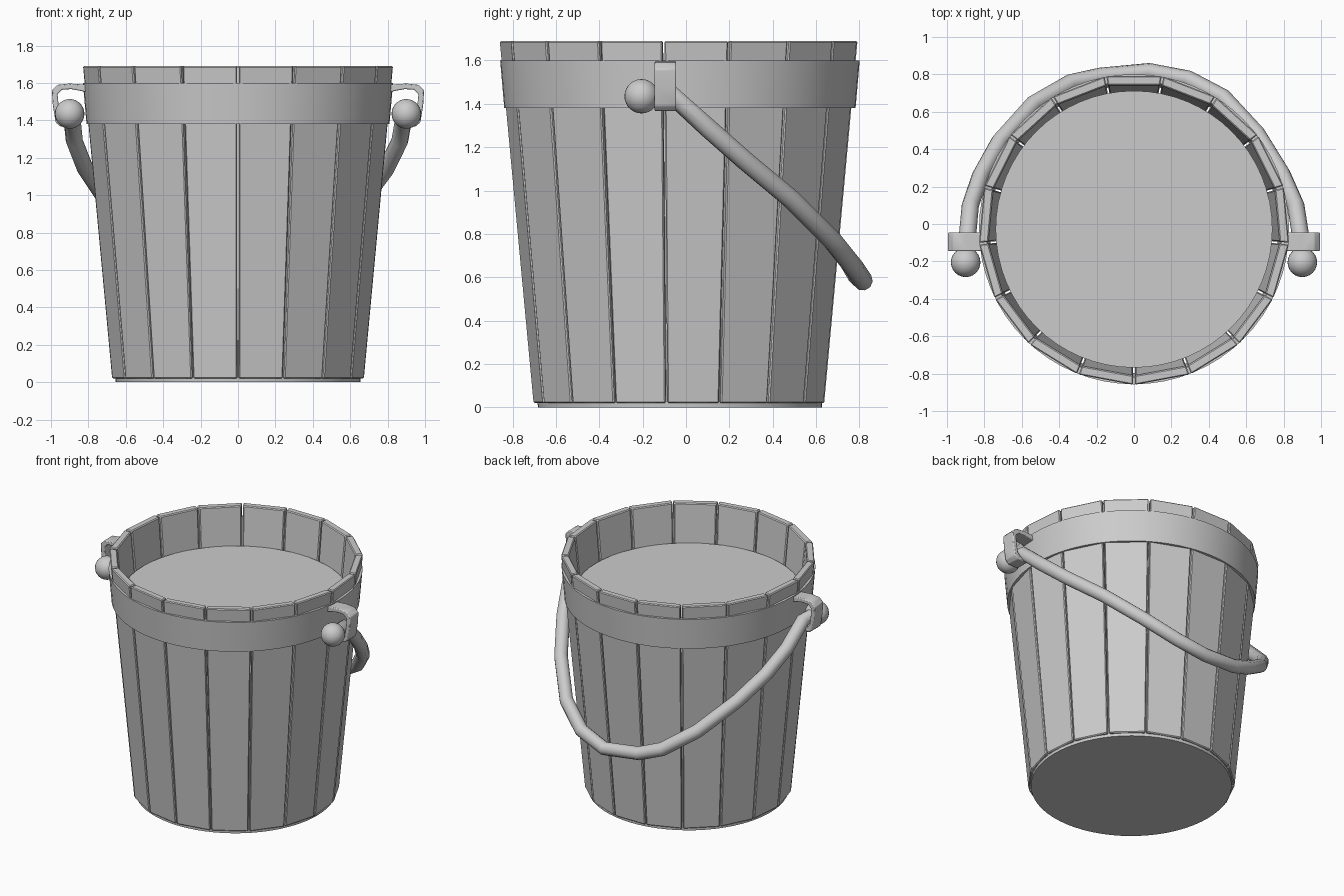
import bpy, bmesh, math
from mathutils import Vector

cube = bpy.data.objects.get("Cube")
if cube:
    bpy.data.objects.remove(cube)

STAVES = 17
CENTRE_Y = -0.028      # bucket axis
STAVE_LOW, STAVE_TOP = 0.02, 1.69

grey = bpy.data.materials.new("plain_grey")
grey.use_nodes = True
grey.diffuse_color = (0.6, 0.6, 0.6, 1)
grey.node_tree.nodes["Principled BSDF"].inputs["Base Color"].default_value = (0.6, 0.6, 0.6, 1)


def make_object(name, bm, smooth=None):
    bmesh.ops.recalc_face_normals(bm, faces=bm.faces)
    mesh = bpy.data.meshes.new(name)
    bm.to_mesh(mesh)
    bm.free()
    mesh.materials.append(grey)
    obj = bpy.data.objects.new(name, mesh)
    bpy.context.collection.objects.link(obj)
    if smooth:
        bpy.ops.object.select_all(action='DESELECT')
        obj.select_set(True)
        bpy.context.view_layer.objects.active = obj
        bpy.ops.object.shade_smooth_by_angle(angle=math.radians(smooth))
    return obj


def add_bevel(obj, width, segments=1):
    mod = obj.modifiers.new("Bevel", 'BEVEL')
    mod.width, mod.segments = width, segments


def lathe(name, profile, sides, closed):
    """Spin (radius, z) points about the bucket axis."""
    bm = bmesh.new()
    rings = []
    for r, z in profile:
        rings.append([bm.verts.new((r * math.cos(a), CENTRE_Y + r * math.sin(a), z))
                      for a in (math.tau * i / sides for i in range(sides))])
    pairs = list(zip(rings, rings[1:]))
    if closed:
        pairs.append((rings[-1], rings[0]))
    else:
        bm.faces.new(rings[0])
        bm.faces.new(rings[-1])
    for a, b in pairs:
        for i in range(sides):
            j = (i + 1) % sides
            bm.faces.new((a[i], a[j], b[j], b[i]))
    return make_object(name, bm, 30)


# Staves: one bevelled flat board per side, with a narrow gap between boards
bm = bmesh.new()
step, gap, thick = math.tau / STAVES, 0.006, 0.05
for k in range(STAVES):
    start = -math.pi / 2 + k * step
    loops = []
    for z, r in ((STAVE_LOW, 0.676), (STAVE_TOP, 0.832)):
        corners = ((r, start + gap), (r, start + step - gap),
                   (r - thick, start + step - gap), (r - thick, start + gap))
        loops.append([bm.verts.new((q * math.cos(a), CENTRE_Y + q * math.sin(a), z))
                      for q, a in corners])
    low, top = loops
    bm.faces.new(low)
    bm.faces.new(top)
    for i in range(4):
        j = (i + 1) % 4
        bm.faces.new((low[i], low[j], top[j], top[i]))
add_bevel(make_object("staves", bm), 0.006)

# Filled core: visible as the base below and the level surface inside
lathe("core", [(0.655, 0), (0.74, 1.42)], 64, False)

# Round band near the rim
lathe("band", [(0.81, 1.38), (0.829, 1.6), (0.79, 1.6), (0.77, 1.38)], 64, True)


# Strap loops that hold the handle: a ribbon profile in x-z, extruded along y
outer = [(0.80, 1.59), (0.90, 1.597), (0.965, 1.59), (0.995, 1.56), (0.99, 1.48),
         (0.975, 1.39), (0.95, 1.367), (0.87, 1.367)]
inner = [(0.87, 1.39), (0.93, 1.395), (0.95, 1.42), (0.96, 1.49),
         (0.965, 1.54), (0.94, 1.565), (0.89, 1.567), (0.80, 1.55)]
for side, word in ((1, "left"), (-1, "right")):
    bm = bmesh.new()
    section = [bm.verts.new((side * x, -0.145, z)) for x, z in outer + inner]
    face = bm.faces.new(section)
    out = bmesh.ops.extrude_face_region(bm, geom=[face])
    moved = [v for v in out["geom"] if isinstance(v, bmesh.types.BMVert)]
    bmesh.ops.translate(bm, verts=moved, vec=(0, 0.1, 0))
    add_bevel(make_object(word + "_strap", bm, 40), 0.006, 2)

    # Ball on the handle end
    bm = bmesh.new()
    bmesh.ops.create_uvsphere(bm, u_segments=24, v_segments=14, radius=0.079)
    bmesh.ops.translate(bm, verts=bm.verts, vec=(side * 0.9, -0.205, 1.435))
    make_object(word + "_ball", bm, 60)


# Handle: a slightly crooked tube hanging behind the bucket
path = [(-0.90, -0.20, 1.435), (-0.89, -0.06, 1.435), (-0.875, 0.1, 1.29),
        (-0.82, 0.26, 1.15), (-0.72, 0.44, 1.0), (-0.54, 0.64, 0.81),
        (-0.34, 0.755, 0.67), (-0.18, 0.79, 0.61), (0.08, 0.815, 0.585),
        (0.29, 0.775, 0.645), (0.48, 0.675, 0.77), (0.66, 0.48, 0.965),
        (0.79, 0.27, 1.14), (0.865, 0.1, 1.29), (0.89, -0.06, 1.435),
        (0.90, -0.20, 1.435)]
curve = bpy.data.curves.new("handle_path", 'CURVE')
curve.dimensions = '3D'
curve.bevel_depth = 0.046
curve.bevel_resolution = 3
curve.use_fill_caps = True
spline = curve.splines.new('POLY')
spline.points.add(len(path) - 1)
for point, co in zip(spline.points, path):
    point.co = (*co, 1)
handle = bpy.data.objects.new("handle", curve)
curve.materials.append(grey)
bpy.context.collection.objects.link(handle)
